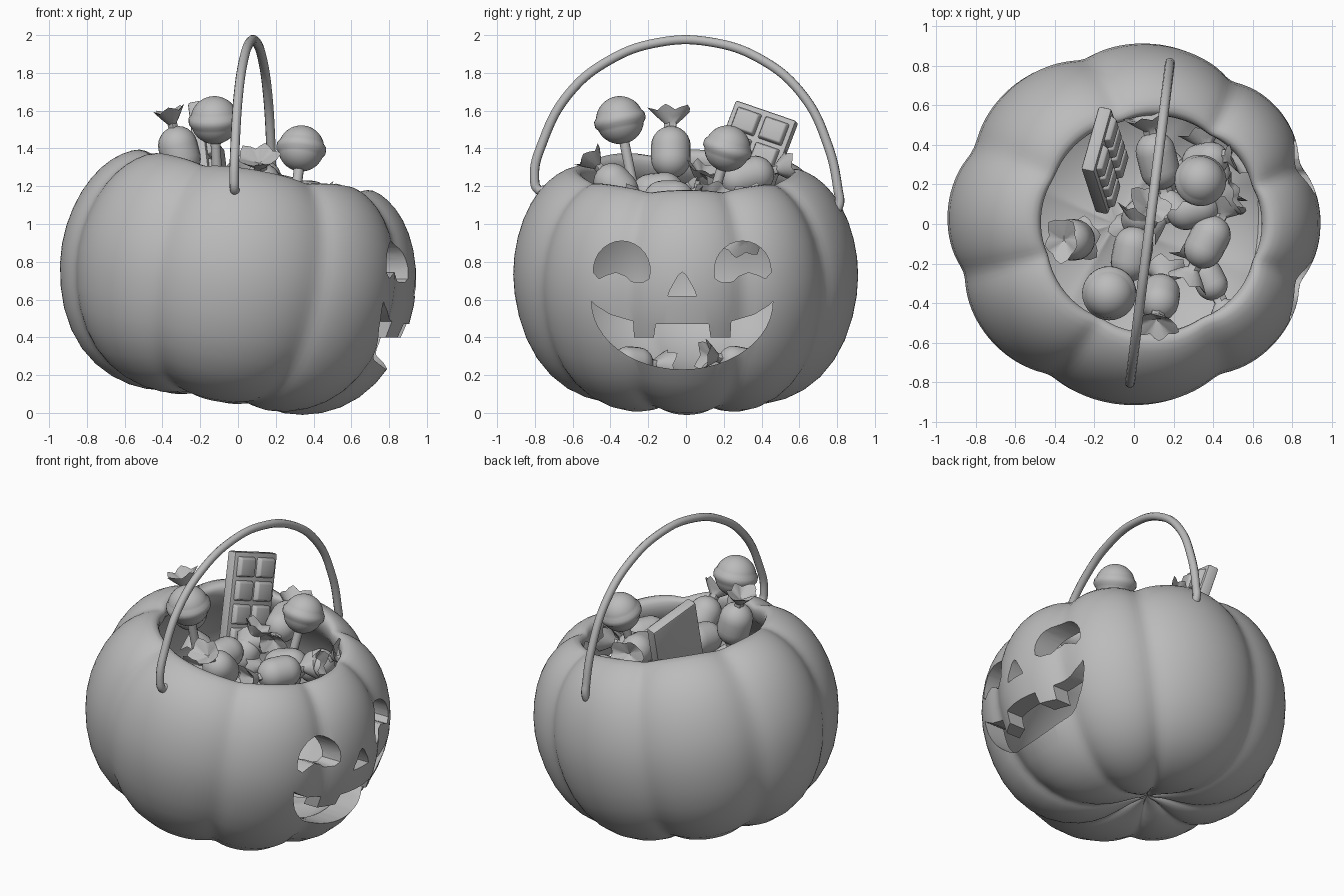
import bpy, bmesh, math
from mathutils import Vector, Matrix

if "Cube" in bpy.data.objects:
    bpy.data.objects.remove(bpy.data.objects["Cube"])

grey = bpy.data.materials.new("plain_grey")
grey.use_nodes = True
grey.diffuse_color = (0.5, 0.5, 0.5, 1)
grey.node_tree.nodes["Principled BSDF"].inputs["Base Color"].default_value = (0.5, 0.5, 0.5, 1)


def select(ob):
    bpy.ops.object.select_all(action='DESELECT')
    ob.select_set(True)
    bpy.context.view_layer.objects.active = ob


def finish(name, bm, smooth=True):
    bmesh.ops.recalc_face_normals(bm, faces=bm.faces)
    mesh = bpy.data.meshes.new(name)
    bm.to_mesh(mesh)
    bm.free()
    mesh.materials.append(grey)
    ob = bpy.data.objects.new(name, mesh)
    bpy.context.collection.objects.link(ob)
    if smooth:
        select(ob)
        bpy.ops.object.shade_smooth_by_angle(angle=math.radians(42))
    return ob


def aim(centre, direction):
    """Matrix putting local z along a direction."""
    q = Vector(direction).to_track_quat('Z', 'Y')
    return Matrix.Translation(centre) @ q.to_matrix().to_4x4()


def loft(name, profile, segs, matrix, swell=lambda a, k: (1, 1), smooth=True):
    """Closed turned shape; the profile starts and ends on the axis.
    swell(angle, ring) gives the radius and height factors."""
    bm = bmesh.new()
    bottom = bm.verts.new((0, 0, profile[0][1]))
    top = bm.verts.new((0, 0, profile[-1][1]))
    rings = []
    for k, (r, z) in enumerate(profile[1:-1], 1):
        ring = []
        for i in range(segs):
            a = math.tau * i / segs
            f, g = swell(a, k)
            ring.append(bm.verts.new((r * f * math.cos(a), r * f * math.sin(a), z * g)))
        rings.append(ring)
    for i in range(segs):
        j = (i + 1) % segs
        bm.faces.new((bottom, rings[0][j], rings[0][i]))
        bm.faces.new((top, rings[-1][i], rings[-1][j]))
        for lo, hi in zip(rings, rings[1:]):
            bm.faces.new((lo[i], lo[j], hi[j], hi[i]))
    bm.transform(matrix)
    return finish(name, bm, smooth)


# Pumpkin bucket: eight uneven lobes, hollow, tilted toward its face
creases = [-20, 21, 57, 107, 154, 197, 242, 298, 340]
outer = [(0, -.53), (.08, -.55), (.2, -.6), (.35, -.64), (.55, -.605), (.73, -.49), (.86, -.29),
         (.918, -.04), (.918, .15), (.87, .35), (.785, .5), (.69, .585), (.6, .625)]
inner = [(.555, .605), (.545, .56), (.56, .48), (.66, .38), (.77, .2), (.805, 0), (.77, -.24),
         (.6, -.44), (.3, -.53), (.1, -.49), (0, -.47)]


def lobes(a, k):
    d = (math.degrees(a) + 20) % 360 - 20
    lo, hi = next(p for p in zip(creases, creases[1:]) if p[0] <= d < p[1])
    t = (d - lo) / (hi - lo)
    dip = 1 - math.sin(math.pi * t) ** 0.55
    rim = len(outer) - 1
    f = 1 - dip * (.07 if k < rim else .06 if k == rim else .045 if k == rim + 1 else .025)
    return f, f


tilt = (Matrix.Translation((-.01, 0, .68)) @ Matrix.Rotation(math.radians(10), 4, 'Y')
        @ Matrix.Diagonal((1.035, 1, 1, 1)))
pumpkin = loft("pumpkin_bucket", outer + inner, 88, tilt, lobes, False)
sub = pumpkin.modifiers.new("soften", 'SUBSURF')
sub.levels = sub.render_levels = 1


# Carved face: eyes, nose and toothed mouth cut through the wall
def arc(cy, cz, ry, rz, start, end, n=14):
    steps = [math.radians(start + (end - start) * i / n) for i in range(n + 1)]
    return [(cy + ry * math.cos(t), cz + rz * math.sin(t)) for t in steps]


eye = arc(.32, .755, .15, .155, -5, 185) + [(.175, .71), (.21, .69), (.27, .695), (.3, .725),
                                            (.35, .745), (.4, .73), (.44, .71)]
teeth = [(.46, .57), (.38, .52), (.26, .485), (.255, .4), (.15, .4), (.14, .47)]
mouth = teeth + [(-y, z) for y, z in reversed(teeth)] + arc(0, .59, .48, .36, 180, 360, 24)
nose = [(.075, .62), (.065, .65), (.02, .73), (0, .745), (-.02, .73), (-.065, .65), (-.075, .62)]
cutters = []
for outline in (eye, [(-y, z) for y, z in eye], nose, mouth):
    bm = bmesh.new()
    face = bm.faces.new([bm.verts.new((.35, y - .02, z)) for y, z in outline])
    new = bmesh.ops.extrude_face_region(bm, geom=[face])["geom"]
    bmesh.ops.translate(bm, vec=(1, 0, 0), verts=[v for v in new if isinstance(v, bmesh.types.BMVert)])
    cutter = finish("face_cutter", bm, False)
    cutter.hide_render = True
    cutters.append(cutter)
    cut = pumpkin.modifiers.new("carve", 'BOOLEAN')
    cut.operation, cut.solver, cut.object = 'DIFFERENCE', 'EXACT', cutter
select(pumpkin)
for mod in list(pumpkin.modifiers):
    bpy.ops.object.modifier_apply(modifier=mod.name)
for cutter in cutters:
    bpy.data.objects.remove(cutter)
bpy.ops.object.shade_smooth_by_angle(angle=math.radians(42))

# Handle: bent wire with hooked ends
path = [(-.75, 1.18), (-.78, 1.18), (-.802, 1.25), (-.76, 1.43), (-.62, 1.69), (-.4, 1.87), (-.15, 1.96),
        (.12, 1.965), (.4, 1.87), (.62, 1.68), (.75, 1.42), (.805, 1.18), (.81, 1.1), (.785, 1.07), (.75, 1.09)]
curve = bpy.data.curves.new("handle", 'CURVE')
curve.dimensions = '3D'
curve.bevel_depth, curve.bevel_resolution, curve.use_fill_caps = .025, 3, True
line = curve.splines.new('BEZIER')
line.bezier_points.add(len(path) - 1)
for p, (y, z) in zip(line.bezier_points, path):
    p.co = (.08 + .125 * y, y, z)
    p.handle_left_type = p.handle_right_type = 'AUTO'
curve.materials.append(grey)
handle = bpy.data.objects.new("handle", curve)
bpy.context.collection.objects.link(handle)
select(handle)
bpy.ops.object.convert(target='MESH')
bpy.ops.object.shade_smooth_by_angle(angle=math.radians(42))


# Lollipops: ball with a raised band, on a stick
def lollipop(centre, radius, axis):
    ball = []
    for i in range(25):
        t = math.pi * i / 24
        k = 1.08 if 11 <= i <= 13 else 1
        ball.append((radius * math.sin(t) * k, -radius * math.cos(t)))
    m = aim(centre, axis)
    loft("lollipop_ball", ball, 28, m)
    loft("lollipop_stick", [(0, -.5), (.027, -.5), (.027, 0), (0, 0)], 12, m)


lollipop((-.125, -.35, 1.55), .127, (-.05, -.2, 1))
lollipop((.335, .22, 1.4), .122, (.12, .3, 1))


# Wrapped sweets: capsule with a pleated, flattened twist at both ends
def pleats(a, k):
    wave = .13 * math.cos(5 * a)
    return (1.1 + wave) * (1 - .3 * math.sin(a) ** 2), 1 + wave


def sweet(centre, axis, radius=.1, length=.26):
    half = length / 2 - radius
    dome = [(radius * math.sin(math.radians(t)), half + radius * math.cos(math.radians(t)))
            for t in range(0, 91, 15)]
    body = [(r, -z) for r, z in dome] + list(reversed(dome))
    axis, centre = Vector(axis).normalized(), Vector(centre)
    loft("sweet", body, 20, aim(centre, axis))
    twist = [(0, 0), (.03, 0), (.03, .025), (.065, .06), (.1, .1), (.06, .08), (0, .045)]
    for s in (1, -1):
        m = aim(centre + axis * s * (length / 2 - .01), axis * s)
        loft("sweet_wrapper", twist, 20, m, pleats)


sweet((-.31, -.08, 1.38), (-.25, 0, 1), .105, .28)
sweet((.12, .32, 1.25), (-.25, 1, .25), .1, .3)
sweet((.37, -.09, 1.13), (.45, .85, 0), .1, .28)
sweet((.3, .08, 1.1), (1, .3, .2), .1, .28)
sweet((-.01, -.15, 1.17), (.2, 1, .1), .1, .28)
sweet((.13, -.37, 1.2), (-.15, -1, 1.1), .1, .26)
sweet((.03, .03, 1.12), (.3, .4, 1), .09, .22)
sweet((.36, .32, 1.02), (1, .2, .7), .09, .25)
sweet((.38, -.28, .27), (.5, -1, .1), .08, .22)
sweet((.4, .28, .27), (.3, -1, .2), .08, .22)

# Chocolate bar: slab with two columns of raised pillow squares
w = Vector((.09, .32, -.11)).normalized()
up = Vector((-.12, .33, .93))
up = (up - w * up.dot(w)).normalized()
n = w.cross(up)
basis = Matrix((w, up, n)).transposed().to_4x4()
place = Matrix.Translation(Vector((-.19, .43, 1.595)) - up * .31) @ basis


def block(name, centre, size, taper, bevel):
    bm = bmesh.new()
    bmesh.ops.create_cube(bm, size=1)
    for v in bm.verts:
        k = taper if v.co.z > 0 else 1
        v.co = Vector((v.co.x * size[0] * k, v.co.y * size[1] * k, v.co.z * size[2])) + Vector(centre)
    bmesh.ops.bevel(bm, geom=bm.edges[:], offset=bevel, segments=2, affect='EDGES', profile=.5)
    bm.transform(place)
    finish(name, bm)


block("chocolate_bar", (0, 0, 0), (.35, .62, .07), 1, .012)
for col in (-1, 1):
    for row in range(4):
        block("chocolate_square", (col * .08, (row - 1.5) * .146, .045), (.145, .13, .04), .8, .008)
